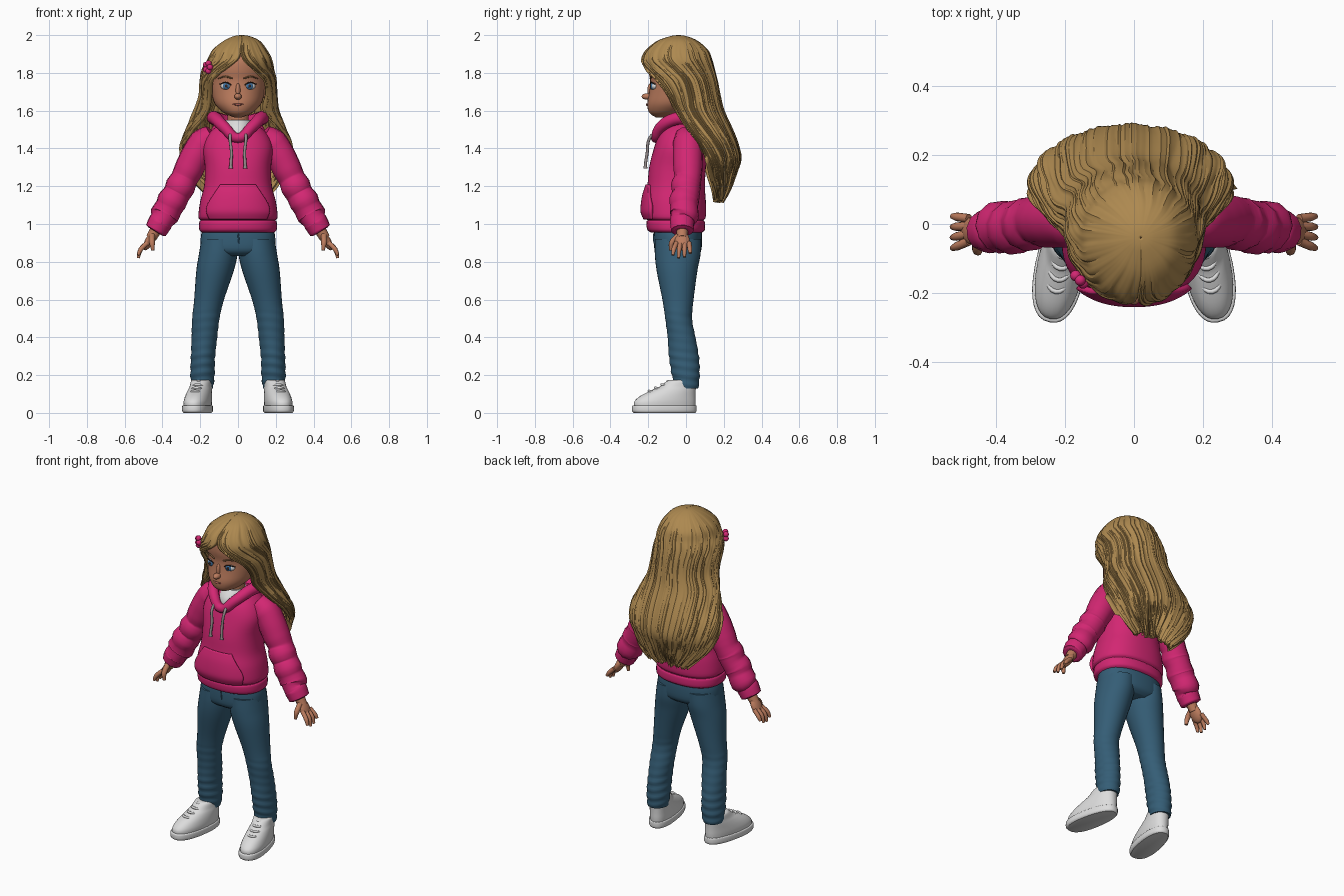
import bpy, bmesh, math, random
from mathutils import Matrix, Vector, Euler

random.seed(4)
cube = bpy.data.objects.get("Cube")
if cube:
    bpy.data.objects.remove(cube, do_unlink=True)


def material(name, *rgb):
    m = bpy.data.materials.new(name)
    m.use_nodes = True
    m.diffuse_color = (*rgb, 1)
    m.node_tree.nodes["Principled BSDF"].inputs["Base Color"].default_value = (*rgb, 1)
    return m


HAIR = material("honey hair", .42, .25, .08)
SKIN = material("warm skin", .5, .2, .11)
PINK = material("magenta fleece", .65, .02, .17)
DENIM = material("blue denim", .035, .11, .18)
WHITE = material("white", .72, .72, .72)
GREY = material("cord grey", .3, .26, .26)
BLUE = material("eye blue", .05, .17, .36)
DARK = material("lash brown", .04, .02, .015)
LIP = material("lip", .35, .1, .08)
BROW = material("brow brown", .2, .1, .04)


def finish(obj, mat, mirror=False, angle=40):
    """Assign colour, smooth shading and optional mirroring."""
    obj.data.materials.clear()
    obj.data.materials.append(mat)
    bpy.ops.object.select_all(action='DESELECT')
    obj.select_set(True)
    bpy.context.view_layer.objects.active = obj
    bpy.ops.object.shade_smooth_by_angle(angle=math.radians(angle))
    if mirror:
        obj.modifiers.new("Mirror", 'MIRROR').use_mirror_merge = False
    return obj


def from_bmesh(name, bm):
    me = bpy.data.meshes.new(name)
    bm.to_mesh(me)
    bm.free()
    obj = bpy.data.objects.new(name, me)
    bpy.context.collection.objects.link(obj)
    return obj


def smooth_rows(rows, sub):
    """Catmull-Rom interpolation between cross-sections."""
    out, last = [], len(rows) - 1
    for i in range(last):
        a, b, c, d = (rows[max(0, min(last, i + k))] for k in (-1, 0, 1, 2))
        for s in range(sub):
            t = s / sub
            out.append([q + t / 2 * (r - p + t * (2*p - 5*q + 4*r - e + t * (3*(q - r) + e - p)))
                        for p, q, r, e in zip(a, b, c, d)])
    return out + [list(rows[-1])]


def loft(name, rows, mat, warp=None, front=False, n=2.0, cols=32, sub=4,
         thick=0, mirror=False, matrix=None, angle=40):
    """Rows, bottom up, in hundredths: z, centre x, centre y, half width,
    back y, front y, and half arc in degrees for open sheets."""
    bm, closed, grid = bmesh.new(), not thick, []
    rings = smooth_rows(rows, sub)
    power = lambda c: math.copysign(abs(c) ** (2 / n), c)
    for i, row in enumerate(rings):
        z, cx, cy, w, back, fore = (c / 100 for c in row[:6])
        arc = math.pi if closed else math.radians(min(row[6], 180))
        line = []
        for j in range(cols):
            u = j / cols if closed else j / (cols - 1)
            t = (2 * u - 1) * arc + (math.pi if front else 0)
            k, dz = warp(j, t, z, i / (len(rings) - 1)) if warp else (1, 0)
            x, y = power(math.sin(t)), power(math.cos(t))
            depth = back - cy if y > 0 else cy - fore
            line.append(bm.verts.new((cx + k * w * x, cy + k * depth * y, z + dz)))
        grid.append(line)
    for lo, hi in zip(grid, grid[1:]):
        for j in range(cols if closed else cols - 1):
            h = (j + 1) % cols
            bm.faces.new((lo[j], hi[j], hi[h], lo[h]))
    if closed:
        bm.faces.new(grid[0])
        bm.faces.new(grid[-1][::-1])
    if matrix:
        bm.transform(matrix)
    obj = finish(from_bmesh(name, bm), mat, mirror, angle)
    if thick:
        mod = obj.modifiers.new("Thickness", 'SOLIDIFY')
        mod.thickness, mod.offset = thick, -1
    return obj


def tube(name, points, mat, mirror=False, cyclic=False):
    """Smooth tube through points x, y, z, radius in hundredths."""
    cu = bpy.data.curves.new(name, 'CURVE')
    cu.dimensions, cu.bevel_depth, cu.bevel_resolution = '3D', .01, 4
    cu.use_fill_caps, cu.resolution_u = True, 5
    sp = cu.splines.new('BEZIER')
    sp.bezier_points.add(len(points) - 1)
    sp.use_cyclic_u = cyclic
    for bp, p in zip(sp.bezier_points, points):
        bp.co, bp.radius = Vector(p[:3]) / 100, p[3]
        bp.handle_left_type = bp.handle_right_type = 'AUTO'
    obj = bpy.data.objects.new(name, cu)
    bpy.context.collection.objects.link(obj)
    bpy.ops.object.select_all(action='DESELECT')
    obj.select_set(True)
    bpy.context.view_layer.objects.active = obj
    bpy.ops.object.convert(target='MESH')
    return finish(bpy.context.object, mat, mirror, 60)


def blob(name, loc, size, mat, rot=(0, 0, 0), mirror=False):
    bm = bmesh.new()
    m = Matrix.LocRotScale(Vector(loc) / 100, Euler(rot), Vector(size) / 100)
    bmesh.ops.create_uvsphere(bm, u_segments=20, v_segments=12, radius=1, matrix=m)
    return finish(from_bmesh(name, bm), mat, mirror)


# Head and face
loft("head", [(156.5, 0, -13, 2, -9, -16), (158, 0, -11, 6, -4, -18.5), (160, 0, -9, 9, 0, -20),
              (164, 0, -6, 12.5, 5, -20.5), (170, 0, -4, 14.2, 9, -19.5), (176, 0, -3, 15, 11, -19),
              (182, 0, -3, 15.5, 11, -20), (188, 0, -3, 13.5, 9, -19), (194, 0, -3, 8, 3, -12)], SKIN)
loft("neck", [(144, 0, -3, 6, 3, -9), (162, 0, -3, 5.5, 3, -9)], SKIN)
blob("nose", (0, -20.5, 167.5), (2, 3, 1.7), SKIN)
blob("nose_bridge", (0, -18.8, 170.5), (1.3, 1.7, 4), SKIN)
blob("ear", (14.5, -5, 170), (1.5, 3, 4), SKIN, mirror=True)
blob("eye_white", (6.3, -17, 173), (3, 1.5, 1.9), WHITE, (0, 0, .25), True)
blob("iris", (6.2, -18, 173), (1.9, .8, 1.8), BLUE, (0, 0, .25), True)
blob("pupil", (6.2, -18.6, 173), (.8, .4, .9), DARK, (0, 0, .25), True)
tube("upper_lash", [(3.2, -18.4, 173.3, .2), (6, -18.7, 174.9, .4), (9.8, -16.3, 174, .25)], DARK, True)
tube("eyebrow", [(3, -18.9, 177, .4), (6.5, -18, 178, .5), (10.5, -15.2, 177, .2)], BROW, True)
tube("mouth", [(-3, -19.9, 163.6, .2), (0, -20.6, 163.2, .7), (3, -19.9, 163.6, .2)], LIP)

# Hair sheet with strand ridges and ragged tips
COLS = 170
ridge = [random.uniform(-1, 1) for _ in range(COLS)]
tips = [random.uniform(-.03, .04) for _ in range(COLS)]


def strands(j, t, z, v):
    fade = min(1, (1 - v) * 5)
    clump = abs(math.sin(9 * t + 1.5 * math.sin(5 * v)))
    return 1 + fade * (.014 * ridge[j] + .03 * clump - .015), tips[j] * max(0, 1 - v * 4)


loft("hair", [(114, 0, 16, 13, 20, 12, 85), (119, 0, 15, 19, 23.5, 10, 88), (126, -1, 13, 25, 26.5, 8, 92),
              (134, -1, 11, 29, 29, 5, 96), (142, -1, 9, 29.5, 27.5, 0, 105), (150, -1, 6, 26.5, 24.5, -5, 120),
              (160, -1, 3, 22.5, 20, -9, 138), (168, 0, 0, 20.5, 18, -15, 132), (176, 0, -2, 20, 16.5, -22, 135),
              (182, 0, -3, 18.7, 15, -23.5, 155), (187, 1, -4, 17, 13.5, -23.5, 174),
              (192, 1, -4, 14.5, 11.5, -21, 180), (197, 2, -4, 9.5, 6, -15, 180),
              (199.5, 2, -4, 4, 0, -8, 180), (200, 2, -4, .2, -3.8, -4.2, 180)],
     HAIR, strands, cols=COLS, thick=.02, angle=30)

# Flower hair clip
for k in range(5):
    a = k * math.tau / 5
    blob("clip_petal", (-16 + 1.2 * math.cos(a), -16 - 1.2 * math.cos(a), 183 + 2.2 * math.sin(a)),
         (1.6, 1.6, 1.6), PINK)

# Hoodie
TORSO = [(95.5, 0, -5, 19, 8.5, -18.5), (97, 0, -5, 20.5, 10, -20.5), (101, 0, -5, 20.5, 10, -21),
         (102, 0, -5, 19.8, 9.3, -20.3), (104, 0, -5, 21, 10.5, -22), (112, 0, -5, 20, 10.5, -22),
         (120, 0, -5, 18, 10, -20.5), (130, 0, -4, 17.5, 10.5, -19.5), (140, 0, -3, 18.5, 11, -17),
         (147, 0, -2, 16, 11, -14.5), (152, 0, -2, 11, 9, -11), (154, 0, -2, 7, 6, -8)]
loft("hoodie_body", TORSO, PINK, n=2.3, cols=48)
loft("pouch_pocket", [(102.5, 0, -5, 21, 10, -22.5, 44), (106, 0, -5, 22.3, 10, -24, 46), (110, 0, -5, 21.8, 10, -24, 46),
                      (116, 0, -5, 20.3, 10, -23, 36), (121, 0, -5, 18.6, 10, -21.3, 27)],
     PINK, front=True, n=2.3, thick=.02)
tube("sleeve", [(13, 0, 147, 6), (18, 1, 143, 8), (22.5, 1, 136, 8), (26, 1, 129, 7.8), (28.5, 1, 124, 7.2),
                (30.5, 0, 120, 8), (32.5, 0, 116, 7.3), (35, -1, 112, 8), (36.5, -1, 109, 7.4),
                (39, -1, 104.5, 7.8), (40.3, -2, 102, 6.3), (41, -2, 101, 6.6), (43.5, -2, 96.5, 6),
                (43.8, -2, 96, 4.5)], PINK, True)
collar = [(7, -13.5, 151, 3), (11.5, -6, 155.5, 3.4), (12.5, 3, 156, 3.8), (7, 10, 154, 4)]
tube("hood_collar", [(0, -16, 145.5, 2.6)] + collar + [(0, 11.5, 153, 4)]
     + [(-x, y, z, r) for x, y, z, r in collar[::-1]], PINK, cyclic=True)
blob("hood_back", (0, 9, 147), (15, 6, 10), PINK)
loft("undershirt", [(143, 0, -3, 8, 3, -14), (150, 0, -3, 8, 3, -13.8), (155, 0, -3, 6.5, 3, -10)], WHITE)
tube("drawstring", [(4, -16, 149, .8), (4.2, -19.5, 145, .8), (3.5, -20.5, 138, .8), (3.8, -21.5, 131, .8),
                    (3.8, -21.5, 129.5, 1.1)], GREY, True)

# Hands
blob("palm", (47, -2, 91), (2.2, 4, 5.5), SKIN, (0, -.5, 0), True)
tube("wrist", [(42.5, -2, 98.5, 3.2), (46, -2, 92.5, 2.8)], SKIN, True)
for k, drop in enumerate((1.5, 0, .5, 2.5)):
    y = -5 + 2.2 * k
    tube("finger", [(48, y, 90, 1.3), (51.5, y * 1.3, 86.5, 1.25), (52.8, y * 1.4, 82 + drop, .8)], SKIN, True)
tube("thumb", [(45.5, -4, 94, 1.6), (45.5, -7.5, 90, 1.5), (45, -8, 86, .9)], SKIN, True)


# Jeans, with folds gathering toward the ankles
def folds(j, t, z, v):
    amount = .035 if z < .33 else .012 if z < .55 else 0
    return 1 + amount * math.sin(z * 130 + 1.6 * math.sin(t + 1)), 0


loft("jeans_hips", [(83, 0, -4, 13, 5, -13), (86, 0, -4.5, 19, 8, -16.5), (93, 0, -4.5, 19.7, 8.5, -17),
                    (98, 0, -4.5, 18.5, 8, -16.5)], DENIM, n=2.3)
loft("jeans_leg", [(13, 19, 0, 5.8, 6.5, -5.5), (20, 18.8, 0, 6.4, 7.2, -7.5), (30, 18.5, -1, 6.4, 6.8, -9),
                   (40, 17.8, -2, 6.8, 5, -9.7), (50, 17, -4, 7.2, 3.2, -11), (60, 15.3, -4, 7.9, 4, -12.5),
                   (75, 12.2, -4.5, 9.9, 6, -15.5), (84, 10.5, -4.5, 10.2, 7.7, -16.5), (92, 9.8, -4.5, 9.6, 8, -16.5)],
     DENIM, folds, sub=9, mirror=True)
tube("jeans_fly", [(0, -17, 95, .4), (.5, -16.8, 90, .4), (0, -14.5, 85.5, .4)], DENIM)

# Sneakers, toes turned out
turn = Matrix.Translation((.19, 0, 0)) @ Matrix.Rotation(.19, 4, 'Z')
taper = lambda j, t, z, v: (1 - .08 * max(0, math.cos(t)), 0)
loft("shoe_sole", [(0, 0, -13, 6.6, 6.5, -28), (1, 0, -13, 7.3, 7.2, -29), (3.5, 0, -13, 7.3, 7.2, -29),
                   (4, 0, -13, 6.8, 6.8, -28.4)], WHITE, taper, n=2.4, mirror=True, matrix=turn)
loft("shoe_upper", [(3, 0, -13, 6.6, 6.5, -28), (6, 0, -12, 6.8, 6.6, -27.8), (9, 0, -9, 6.5, 6.3, -24.5),
                    (12, 0, -5, 6, 6, -18.5), (14, 0, -3, 5.6, 6, -14), (17, 0, -2, 5.2, 6, -10), (17.5, 0, -2, 4, 5, -8)],
     WHITE, taper, n=2.3, mirror=True, matrix=turn)
for k in range(4):
    y, z = -20 + 3.4 * k, 11.6 + 1.7 * k
    lace = tube("shoe_lace", [(-4, y + 3.5, z - 1.2, .5), (0, y, z, .7), (4, y + 3.5, z - 1.2, .5)], WHITE, True)
    lace.data.transform(turn)
